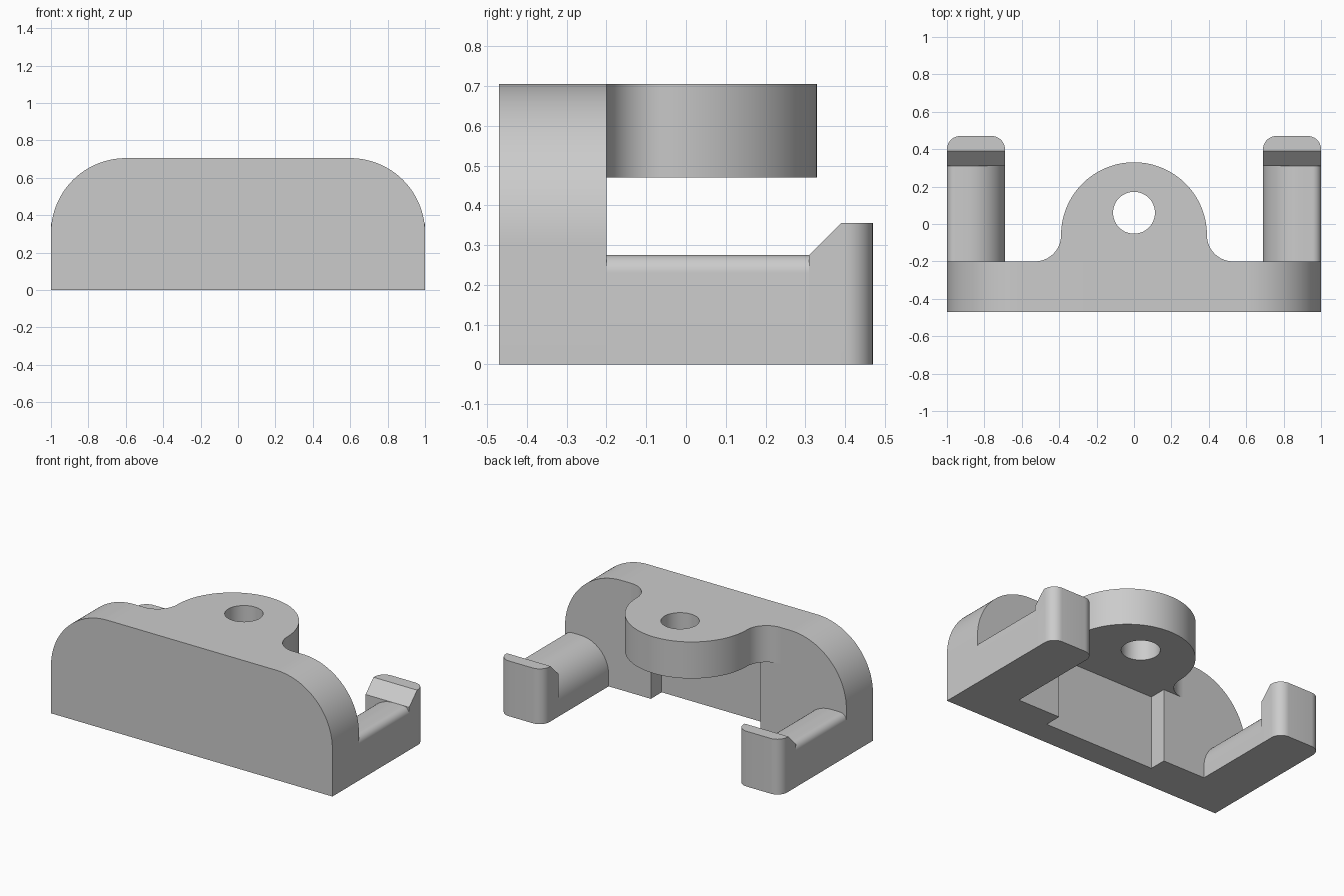
import bpy, bmesh
from math import cos, sin, radians
from mathutils import Vector

if "Cube" in bpy.data.objects:
    bpy.data.objects.remove(bpy.data.objects["Cube"], do_unlink=True)

grey = bpy.data.materials.new("light grey")
grey.use_nodes = True
grey.diffuse_color = (0.6, 0.6, 0.6, 1)
grey.node_tree.nodes["Principled BSDF"].inputs["Base Color"].default_value = (0.6, 0.6, 0.6, 1)


def arc(cx, cy, r, start, end, n=24):
    """Points along a circular arc, angles in degrees."""
    angles = [radians(start + (end - start) * i / n) for i in range(n + 1)]
    return [(cx + r * cos(a), cy + r * sin(a)) for a in angles]


def prism(name, outline, axis, lo, hi, bevel_radius=0):
    """Extrude a 2D outline along an axis, optionally rounding the upright rear edges."""
    place = {"x": lambda a, b, t: (t, a, b),
             "y": lambda a, b, t: (a, t, b),
             "z": lambda a, b, t: (a, b, t)}[axis]
    bm = bmesh.new()
    face = bm.faces.new([bm.verts.new(place(a, b, lo)) for a, b in outline])
    moved = bmesh.ops.extrude_face_region(bm, geom=[face])["geom"]
    offset = Vector(place(0, 0, hi - lo))
    bmesh.ops.translate(bm, vec=offset, verts=[g for g in moved if isinstance(g, bmesh.types.BMVert)])
    bmesh.ops.recalc_face_normals(bm, faces=bm.faces)
    if bevel_radius:
        rear = max(v.co.y for v in bm.verts)
        edges = [e for e in bm.edges
                 if all(v.co.y > rear - 1e-4 for v in e.verts)
                 and abs(e.verts[0].co.z - e.verts[1].co.z) > 0.1]
        bmesh.ops.bevel(bm, geom=edges, offset=bevel_radius, segments=10,
                        profile=0.5, affect="EDGES")
    mesh = bpy.data.meshes.new(name)
    bm.to_mesh(mesh)
    bm.free()
    mesh.materials.append(grey)
    obj = bpy.data.objects.new(name, mesh)
    bpy.context.collection.objects.link(obj)
    return obj


def activate(obj):
    bpy.ops.object.select_all(action="DESELECT")
    obj.select_set(True)
    bpy.context.view_layer.objects.active = obj


def cut(obj, cutter):
    mod = obj.modifiers.new("cut", "BOOLEAN")
    mod.operation = "DIFFERENCE"
    mod.solver = "EXACT"
    mod.object = cutter
    activate(obj)
    bpy.ops.object.modifier_apply(modifier=mod.name)
    bpy.data.objects.remove(cutter, do_unlink=True)


FRONT, BACK, REAR = -0.47, -0.2, 0.47
TOP, TAB_BOTTOM = 0.705, 0.47

# Front plate with large rounded upper corners and a recess in its back
corner = 0.4
plate = prism("front_plate",
              [(-1, 0), (1, 0)]
              + arc(1 - corner, TOP - corner, corner, 0, 90, 32)
              + arc(corner - 1, TOP - corner, corner, 90, 180, 32),
              "y", FRONT, BACK)
w = 0.39
recess = prism("recess_cutter", [(-w, -0.31), (w, -0.31), (w, 0), (-w, 0)],
               "z", -0.1, TAB_BOTTOM)
cut(plate, recess)

# Round tab blended into the plate by fillets, with a bolt hole
f = 0.14
tab = prism("hanging_tab",
            arc(w + f, BACK + f, f, 270, 180, 16)
            + arc(0, BACK + f, w, 0, 180, 64)[1:-1]
            + arc(-w - f, BACK + f, f, 0, -90, 16),
            "z", TAB_BOTTOM, TOP)
hole = prism("hole_cutter", arc(0, 0.06, 0.112, 0, 360, 48)[:-1], "z", 0.3, 0.9)
cut(tab, hole)

# Arms with rounded tops and hooked ends, mirrored left and right
inner, arm_top, hook_y, hook_top = 0.69, 0.275, 0.31, 0.355
r_in, r_out = 0.2, 0.045
parts = [plate, tab]
for side, s in (("left", 1), ("right", -1)):
    section = ([(inner, 0), (1, 0)]
               + arc(1 - r_out, arm_top - r_out, r_out, 0, 90, 10)
               + arc(inner + r_in, arm_top - r_in, r_in, 90, 180, 24))
    arm = prism(side + "_arm", [(s * x, z) for x, z in section], "y", BACK, hook_y)
    slope = hook_top - arm_top
    hook = prism(side + "_hook",
                 [(hook_y, 0), (hook_y, arm_top), (hook_y + slope, hook_top),
                  (REAR, hook_top), (REAR, 0)],
                 "x", min(s * inner, s), max(s * inner, s), bevel_radius=0.07)
    parts += [arm, hook]

for obj in parts:
    activate(obj)
    bpy.ops.object.shade_smooth_by_angle(angle=radians(30))
